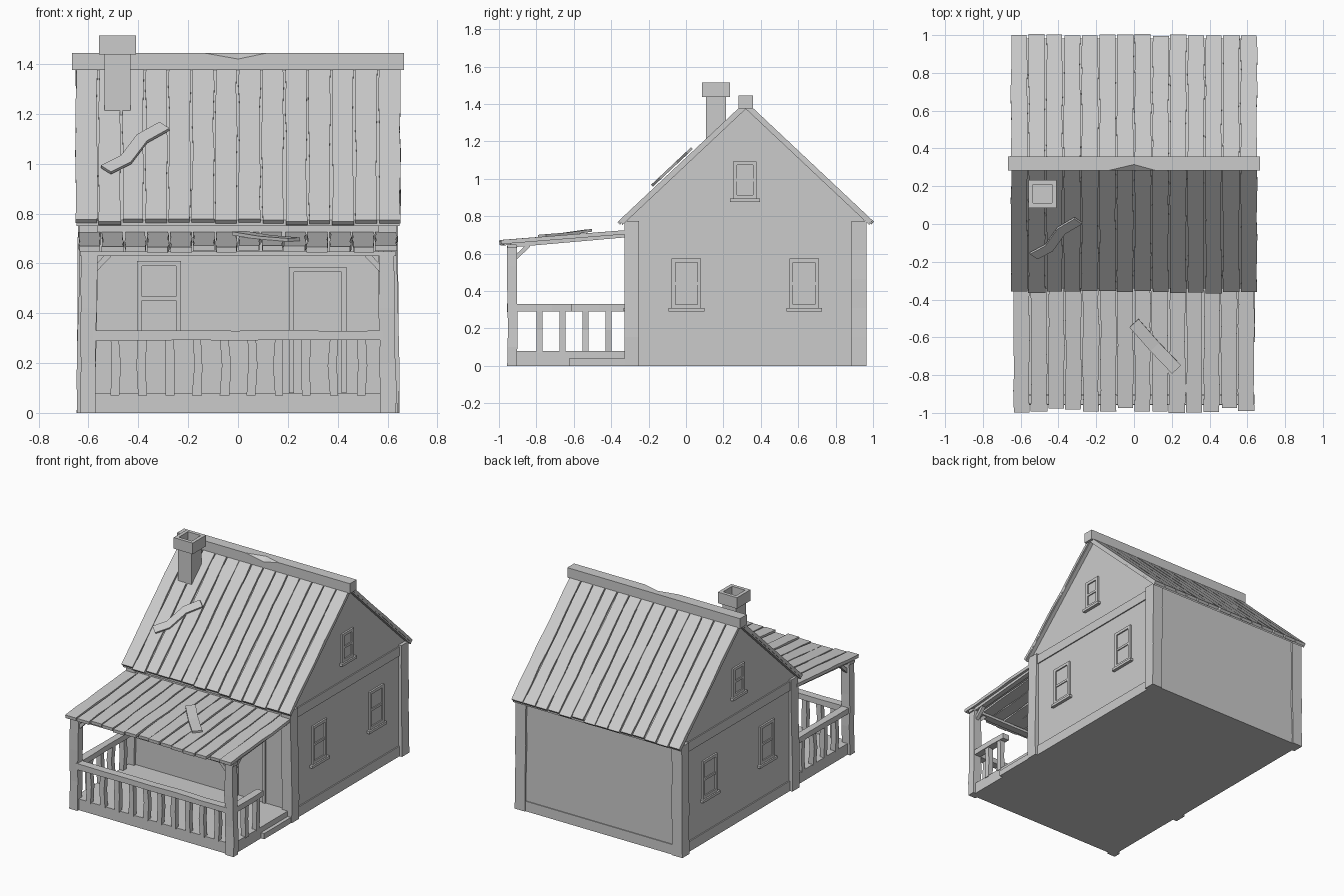
import bpy, bmesh, random
from mathutils import Vector

random.seed(7)
if "Cube" in bpy.data.objects:
    bpy.data.objects.remove(bpy.data.objects["Cube"], do_unlink=True)

GREY = (0.6, 0.6, 0.6, 1)
mat = bpy.data.materials.new("weathered_grey")
mat.use_nodes = True
mat.diffuse_color = GREY
mat.node_tree.nodes["Principled BSDF"].inputs["Base Color"].default_value = GREY


def make(name, verts, faces):
    bm = bmesh.new()
    vs = [bm.verts.new(v) for v in verts]
    for f in faces:
        bm.faces.new([vs[i] for i in f])
    bmesh.ops.recalc_face_normals(bm, faces=bm.faces)
    me = bpy.data.meshes.new(name)
    bm.to_mesh(me)
    bm.free()
    me.materials.append(mat)
    ob = bpy.data.objects.new(name, me)
    bpy.context.collection.objects.link(ob)
    return ob


def prism(name, profile, x0, x1):
    """Extrude a (y, z) profile along x."""
    n = len(profile)
    verts = [(x, y, z) for x in (x0, x1) for y, z in profile]
    faces = [tuple(range(n)), tuple(range(n, 2 * n))]
    faces += [(i, (i + 1) % n, n + (i + 1) % n, n + i) for i in range(n)]
    return make(name, verts, faces)


def box(name, x, y, z):
    return prism(name, [(y[0], z[0]), (y[1], z[0]), (y[1], z[1]), (y[0], z[1])], *x)


def beam(name, pts, width, thick, side=(1, 0, 0), wobble=0.0, cuts=1):
    """Rectangular timber along a path, with slightly uneven edges."""
    pts = [Vector(p) for p in pts]
    path = [a.lerp(b, i / cuts) for a, b in zip(pts, pts[1:]) for i in range(cuts)]
    path.append(pts[-1])
    s = Vector(side).normalized()
    nrm = s.cross((pts[-1] - pts[0]).normalized()).normalized()
    verts = []
    for p in path:
        l, r = (width / 2 + random.uniform(-wobble, wobble) for _ in range(2))
        verts += [p - s * l - nrm * thick / 2, p + s * r - nrm * thick / 2,
                  p + s * r + nrm * thick / 2, p - s * l + nrm * thick / 2]
    faces = [(0, 1, 2, 3), tuple(range(len(verts) - 4, len(verts)))]
    for k in range(0, len(verts) - 4, 4):
        faces += [(k + i, k + (i + 1) % 4, k + 4 + (i + 1) % 4, k + 4 + i) for i in range(4)]
    return make(name, verts, faces)


RIDGE_Y, RIDGE_Z, SLOPE = 0.32, 1.415, 0.94


def roof_z(y, drop=0.0):
    return RIDGE_Z - drop - SLOPE * abs(y - RIDGE_Y)


# House body with gables
W0, W1, WX = -0.312, 0.952, 0.62
prism("house_walls", [(W0, 0), (W1, 0), (W1, roof_z(W1, 0.04)), (RIDGE_Y, roof_z(RIDGE_Y, 0.04)),
                      (W0, roof_z(W0, 0.04))], -WX, WX)
for sx, sn in ((-1, "right"), (1, "left")):
    for y, yn in ((-0.29, "front"), (0.925, "back")):
        beam(f"corner_post_{yn}_{sn}", [(sx * 0.609, y, 0), (sx * 0.6, y, 0.775)], 0.078, 0.08,
             wobble=0.004, cuts=5)
    sides = sorted((sx * 0.61, sx * 0.628))
    box(f"base_trim_{sn}", sides, (-0.26, 0.9), (0, 0.07))
    box(f"eave_trim_{sn}", sides, (-0.3, 0.94), (0.70, 0.765))
box("base_trim_back", (-0.58, 0.58), (0.94, 0.958), (0, 0.07))

# Roof underlay and planks
tip = 0.662
prism("roof_underlay",
      [(RIDGE_Y + d, roof_z(RIDGE_Y + d, h)) for d, h in
       ((-tip, 0.018), (0, 0.018), (tip, 0.018), (tip, 0.042), (0, 0.042), (-tip, 0.042))],
      -0.648, 0.648)
N = 14
pitch = 1.31 / N
for i in range(N):
    x = -0.655 + pitch * (i + 0.5)
    for s, sn in ((-1, "front"), (1, "back")):
        end = RIDGE_Y + s * (0.68 - random.uniform(0, 0.012))
        beam(f"{sn}_roof_plank_{i + 1}",
             [(x, RIDGE_Y, RIDGE_Z - 0.015), (x, end, roof_z(end, 0.015))],
             pitch - 0.008, 0.02, wobble=0.0035, cuts=7)

# Ridge cap with a chipped front edge
y0, y1, z0, z1, rx = 0.282, 0.357, 1.375, 1.445, 0.667
make("ridge_cap",
     [(-rx, y0, z0), (rx, y0, z0), (rx, y1, z0), (-rx, y1, z0),
      (-rx, y0, z1), (rx, y0, z1), (rx, y1, z1), (-rx, y1, z1),
      (-0.14, y0, z1), (0.12, y0, z1), (0, y0, 1.42), (0, 0.315, z1)],
     [(0, 1, 2, 3), (0, 1, 5, 9, 10, 8, 4), (1, 2, 6, 5), (2, 3, 7, 6), (3, 0, 4, 7),
      (4, 8, 11, 9, 5, 6, 7), (8, 10, 11), (10, 9, 11)])

# Chimney with a hollow cap
CX, CY = -0.484, 0.16
box("chimney_stack", (CX - 0.052, CX + 0.052), (CY - 0.054, CY + 0.054), (1.1, 1.45))
for s in (-1, 1):
    lo, hi = sorted((s * 0.05, s * 0.074))
    box("chimney_cap_side", (CX + lo, CX + hi), (CY - 0.074, CY + 0.074), (1.438, 1.515))
    box("chimney_cap_end", (CX - 0.05, CX + 0.05), (CY + lo, CY + hi), (1.438, 1.515))


# Windows and door
def opening(name, wall, sign, u, z, w, h, is_window=True):
    def part(label, ua, ub, za, zb, depth):
        if wall == "x":
            xs = sorted((sign * (WX - 0.01), sign * (WX + depth)))
            box(f"{name}_{label}", xs, (u + ua, u + ub), (za, zb))
        else:
            box(f"{name}_{label}", (u + ua, u + ub), (W0 - depth, W0 + 0.01), (za, zb))
    f, half = 0.02, w / 2
    part("panel", -half, half, z, z + h, 0.003)
    part("jamb_a", -half, -half + f, z, z + h, 0.012)
    part("jamb_b", half - f, half, z, z + h, 0.012)
    part("head", -half, half, z + h - f, z + h, 0.012)
    if is_window:
        part("bottom_rail", -half, half, z, z + f, 0.012)
        part("middle_rail", -half, half, z + h / 2 - 0.008, z + h / 2 + 0.008, 0.01)
        part("sill", -half - 0.017, half + 0.017, z - 0.018, z, 0.022)


for s, sn in ((-1, "right"), (1, "left")):
    opening(f"window_front_{sn}", "x", s, 0.002, 0.308, 0.158, 0.265)
    opening(f"window_back_{sn}", "x", s, 0.632, 0.308, 0.158, 0.265)
    opening(f"attic_window_{sn}", "x", s, 0.315, 0.893, 0.125, 0.2)
opening("porch_window", "y", -1, -0.317, 0.31, 0.175, 0.3)
opening("front_door", "y", -1, 0.32, 0.08, 0.23, 0.505, False)

# Porch floor and side step
box("porch_floor", (-0.615, 0.615), (-0.94, W0), (0, 0.078))
box("side_step", (0.6, 0.64), (-0.625, -0.33), (0, 0.04))

# Porch posts, brackets and roof frame
PY = -0.93
for s, sn in ((-1, "right"), (1, "left")):
    beam(f"porch_post_{sn}", [(s * 0.606, PY, 0), (s * 0.602, PY + 0.004, 0.2),
                              (s * 0.597, PY, 0.42), (s * 0.598, PY, 0.64)],
         0.062, 0.052, wobble=0.004, cuts=2)
    beam(f"post_bracket_front_{sn}", [(s * 0.575, PY, 0.575), (s * 0.515, PY, 0.638)],
         0.025, 0.022, side=(0, 1, 0))
    beam(f"post_bracket_side_{sn}", [(s * 0.6, -0.915, 0.575), (s * 0.6, -0.84, 0.645)], 0.025, 0.022)
    beam(f"porch_rafter_{sn}", [(s * 0.6, -0.94, 0.645), (s * 0.6, W0, 0.7)], 0.035, 0.025)
box("porch_front_beam", (-0.635, 0.635), (-0.955, -0.905), (0.63, 0.648))

# Porch roof planks
pitch = 1.28 / N
for i in range(N):
    x = -0.64 + pitch * (i + 0.5)
    lift = random.uniform(-0.004, 0.004)
    beam(f"porch_roof_plank_{i + 1}",
         [(x, W0, 0.715), (x, -random.uniform(0.972, 1.0), 0.658 + lift)],
         pitch - 0.008, 0.022, wobble=0.004, cuts=6)

# Railings and balusters
RZ = 0.31
beam("front_rail", [(-0.58, PY, RZ), (0, PY, RZ + 0.002), (0.58, PY, RZ)], 0.04, 0.055,
     side=(0, 0, 1), wobble=0.003, cuts=3)
beam("side_rail_right", [(-0.6, PY, RZ), (-0.6, W0, RZ)], 0.05, 0.038, wobble=0.003, cuts=4)
beam("side_rail_left", [(0.6, PY, RZ), (0.6, -0.61, RZ)], 0.05, 0.038, wobble=0.003, cuts=3)


def baluster(name, x, y):
    dx = random.uniform(-0.008, 0.008)
    beam(name, [(x, y, 0.07), (x + dx, y, 0.19), (x, y, 0.3)], 0.036, 0.034, wobble=0.003)


for i in range(10):
    baluster(f"front_baluster_{i + 1}", -0.495 + 0.11 * i, PY)
for i in range(4):
    y = -0.783 + 0.123 * i
    baluster(f"right_baluster_{i + 1}", -0.6, y)
    if y < -0.6:
        baluster(f"left_baluster_{i + 1}", 0.6, y)

# Loose broken boards lying on the roofs
up = Vector((0, -SLOPE, 1)).normalized()
path = [Vector((x, RIDGE_Y - (RIDGE_Z - z) / SLOPE, z)) + up * 0.014 for x, z in
        ((-0.53, 0.965), (-0.45, 1.005), (-0.385, 1.09), (-0.295, 1.14))]
beam("loose_roof_board", path, 0.055, 0.014, side=(path[-1] - path[0]).cross(up))
path = [Vector(p) for p in ((0.0, -0.525, 0.722), (0.11, -0.65, 0.704), (0.225, -0.77, 0.695))]
beam("loose_porch_board", path, 0.065, 0.014, side=(path[-1] - path[0]).cross(Vector((0, -0.09, 1))))
